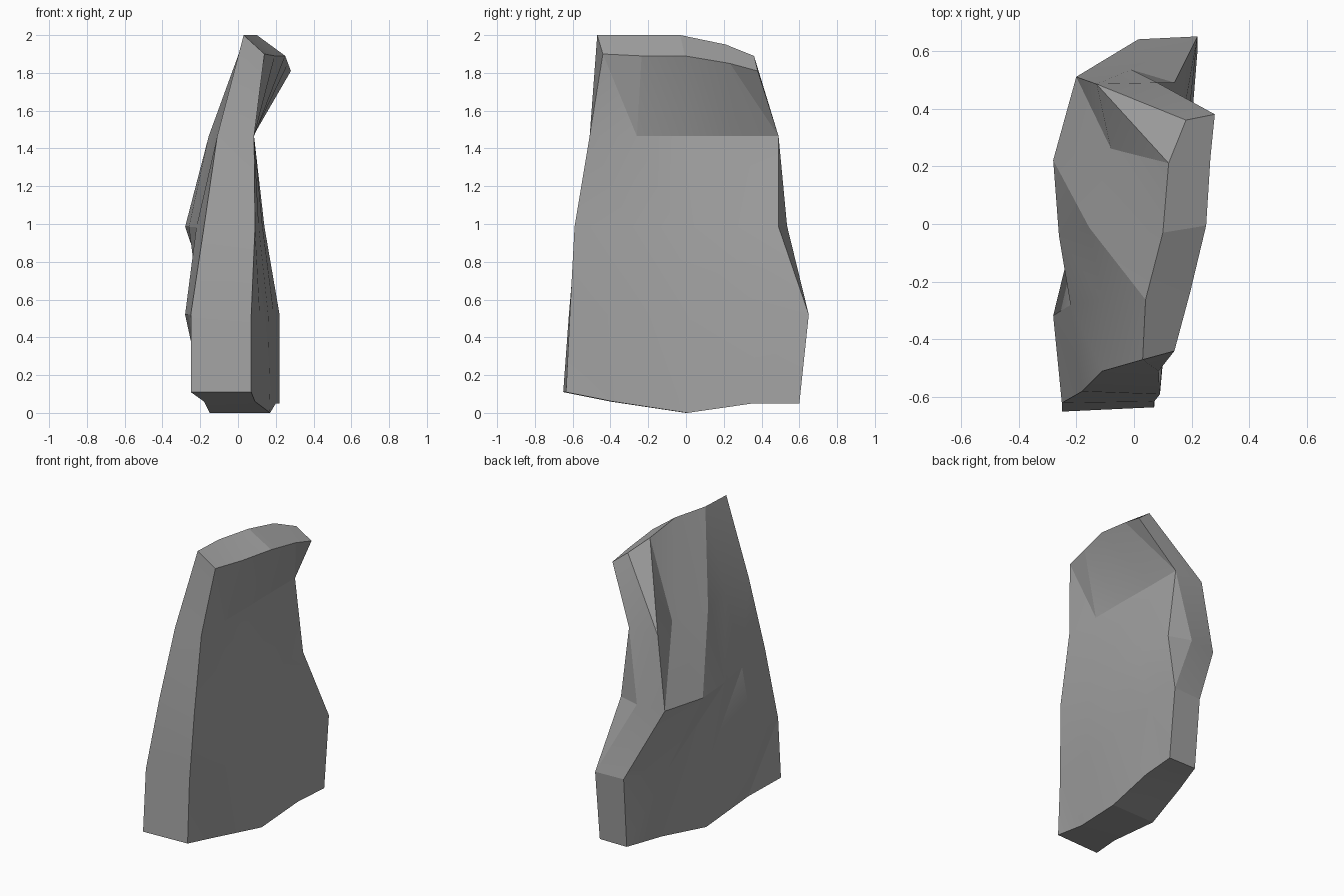
import bpy, bmesh, math

if "Cube" in bpy.data.objects:
    bpy.data.objects.remove(bpy.data.objects["Cube"], do_unlink=True)

# Single stone colour
stone = bpy.data.materials.new("stone_grey")
stone.use_nodes = True
grey = (0.36, 0.36, 0.36, 1)
stone.diffuse_color = grey
stone.node_tree.nodes["Principled BSDF"].inputs["Base Color"].default_value = grey

# Shared layout: five rows upward, each with five columns from front to back
columns = [[0, .2, .52, .8, 1],
           [0, .24, .5, .78, 1],
           [0, .275, .495, .735, 1],
           [0, .25, .5, .775, 1],
           [0, .25, .53, .82, 1]]
bottom_z = [.11, .06, 0, .05, .05]
middle_z = [.52, .985, 1.465]

# Sideways position of each side, row by row
left_x = [[.07, .09, .17, .2, .22],
          [.07, .115, .16, .19, .22],
          [.09, .11, .13, .14, .14],
          [.085, .085, .085, .08, .08],
          [.14, .195, .25, .265, .28]]
right_x = [[-.25, -.18, -.15, -.07, .02],
           [-.25, -.28, -.2, -.12, .015],
           [-.18, -.22, -.26, -.28, -.2],
           [-.11, -.11, -.155, -.08, -.13],
           [.03, .04, .1, .12, .18]]

bm = bmesh.new()


def make_side(rows_x, front_y, back_y, top_z):
    """Create the grid of points for one broad side of the slab."""
    heights = [bottom_z] + [[z] * len(bottom_z) for z in middle_z] + [top_z]
    return [[bm.verts.new((x, f + (b - f) * t, z))
             for x, t, z in zip(row, steps, level)]
            for row, steps, f, b, level
            in zip(rows_x, columns, front_y, back_y, heights)]


left = make_side(left_x, [-.635, -.615, -.59, -.51, -.44],
                 [.6, .65, .49, .49, .38], [1.9, 1.89, 1.89, 1.85, 1.81])
right = make_side(right_x, [-.65, -.62, -.58, -.51, -.47],
                  [.6, .64, .51, .485, .36], [2, 2, 2, 1.95, 1.89])
last = len(bottom_z) - 1

# Broad sides, every cell split along the same diagonal
for side in (left, right):
    for r in range(last):
        for c in range(last):
            low, low_next = side[r][c], side[r][c + 1]
            high, high_next = side[r + 1][c], side[r + 1][c + 1]
            bm.faces.new((low, low_next, high))
            bm.faces.new((low_next, high_next, high))

# Bottom, top and front rims
for i in range(last):
    for r in (0, last):
        bm.faces.new((left[r][i], left[r][i + 1], right[r][i + 1], right[r][i]))
    bm.faces.new((left[i][0], left[i + 1][0], right[i + 1][0], right[i][0]))

# Back rim, with a ridge point at mid height
ridge = bm.verts.new((-.01, .535, .99))
for r in (0, last - 1):
    bm.faces.new((left[r][last], left[r + 1][last], right[r + 1][last], right[r][last]))
for r in (1, 3):
    near_left, near_right = left[r][last], right[r][last]
    bm.faces.new((near_left, near_right, ridge))
    bm.faces.new((near_left, left[2][last], ridge))
    bm.faces.new((near_right, right[2][last], ridge))

bmesh.ops.recalc_face_normals(bm, faces=bm.faces)
mesh = bpy.data.meshes.new("stone_slab")
bm.to_mesh(mesh)
bm.free()
slab = bpy.data.objects.new("stone_slab", mesh)
bpy.context.collection.objects.link(slab)
mesh.materials.append(stone)

# Faceted shading, softened only across the gentlest bends
bpy.ops.object.select_all(action="DESELECT")
slab.select_set(True)
bpy.context.view_layer.objects.active = slab
bpy.ops.object.shade_smooth_by_angle(angle=math.radians(15))
